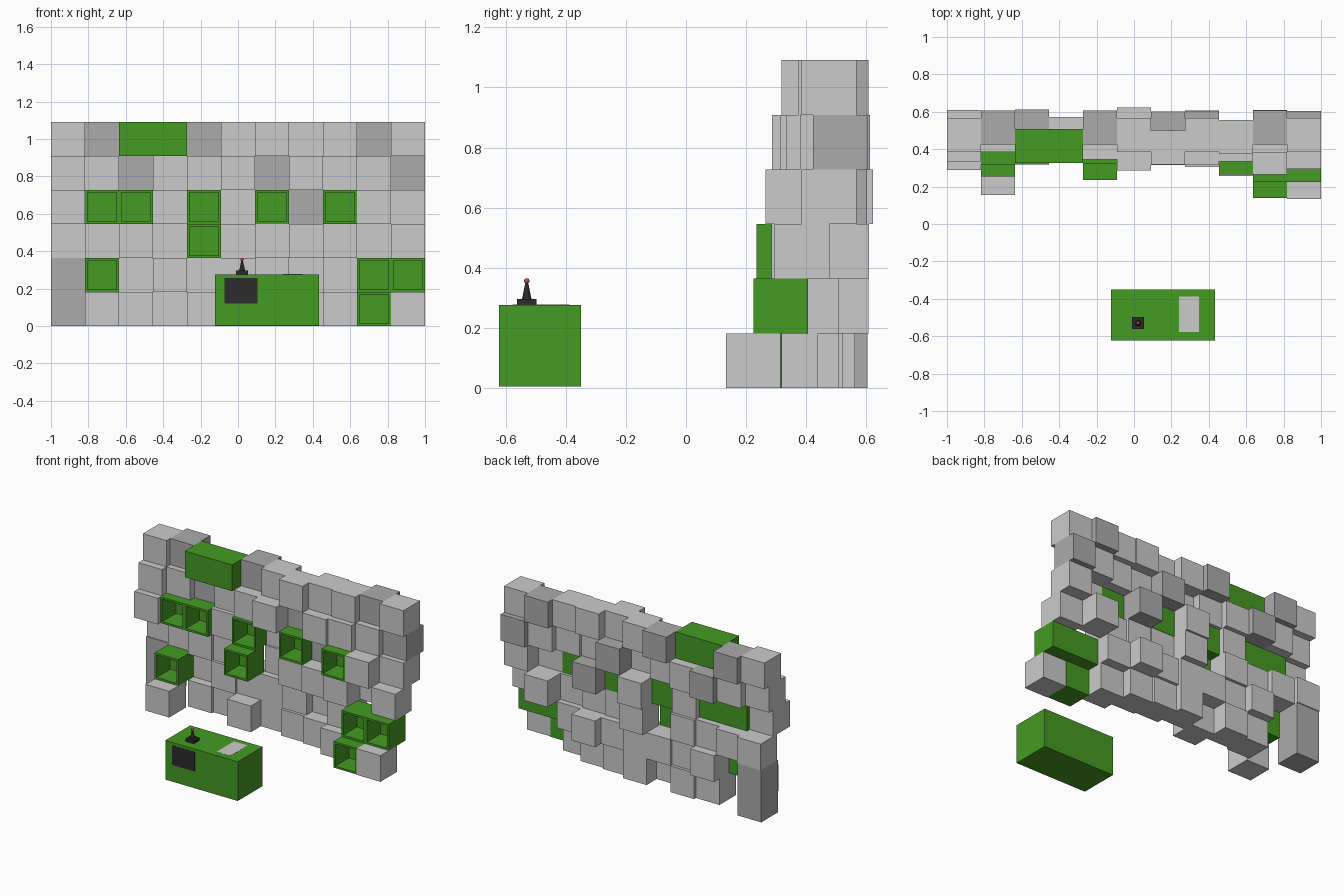
import bpy, bmesh
from mathutils import Matrix, Vector

if "Cube" in bpy.data.objects:
    bpy.data.objects.remove(bpy.data.objects["Cube"])


def mat(name, rgb):
    m = bpy.data.materials.new(name)
    m.diffuse_color = (*rgb, 1)
    m.use_nodes = True
    m.node_tree.nodes["Principled BSDF"].inputs["Base Color"].default_value = m.diffuse_color
    return m


GREEN = mat("green", (0.06, 0.325, 0.017))
DARK = mat("dark_grey", (0.41, 0.41, 0.41))
BLACK = mat("black", (0.025, 0.025, 0.025))
RED = mat("red", (0.6, 0.08, 0.08))


def finish(name, bm, material=None):
    me = bpy.data.meshes.new(name)
    bm.to_mesh(me)
    bm.free()
    ob = bpy.data.objects.new(name, me)
    bpy.context.collection.objects.link(ob)
    if material:
        me.materials.append(material)
    return ob


def cube(lo, hi):
    bm = bmesh.new()
    bmesh.ops.create_cube(bm, size=1)
    lo, hi = Vector(lo), Vector(hi)
    for v in bm.verts:
        size = hi - lo
        v.co = (lo + hi) / 2 + Vector(a * b for a, b in zip(v.co, size))
    return bm


def box(name, lo, hi, material=None):
    return finish(name, cube(lo, hi), material)


def shelf(name, lo, hi):
    # cube hollowed from the front: inset rim, then push the opening inwards
    bm = cube(lo, hi)
    bm.normal_update()
    front = min(bm.faces, key=lambda f: f.calc_center_median().y)
    bmesh.ops.inset_region(bm, faces=[front], thickness=0.019)
    res = bmesh.ops.extrude_discrete_faces(bm, faces=[front])
    for v in res["faces"][0].verts:
        v.co.y += 0.15
    return finish(name, bm, GREEN)


S = 2 / 11  # wall cell size

# Front position of each wall cube, bottom row first; 0 = part of a larger block
FRONT = [
    [0, .155, .36, .38, .27, .38, .34, .325, .257, .138, .133],
    [0, .255, .42, .36, .38, .38, .36, .425, .325, .225, .225],
    [.428, .40, .36, .38, .235, .425, .315, .305, .285, .428, .295],
    [.29, .318, .318, .36, .322, .44, .318, .42, .265, .265, .385],
    [.335, .385, .43, .39, .345, .287, .42, .315, .335, .38, .422],
    [.385, .425, 0, 0, .425, .385, .318, .385, .375, .425, .385],
]
SHELVES = {(0, 9), (1, 1), (1, 9), (1, 10), (2, 4),
           (3, 1), (3, 2), (3, 4), (3, 6), (3, 8)}
DARKS = {(3, 7), (4, 2), (4, 6), (4, 10), (5, 1), (5, 4), (5, 9)}

for r, row in enumerate(FRONT):
    for c, y in enumerate(row):
        if not y:
            continue
        lo = (-1 + c * S, y, r * S)
        hi = (lo[0] + S, y + S, lo[2] + S)
        if (r, c) in SHELVES:
            shelf(f"wall_shelf_{r}_{c}", lo, hi)
        else:
            box(f"wall_cube_{r}_{c}", lo, hi, DARK if (r, c) in DARKS else None)

# Double-size blocks
box("tall_block", (-1, .422, 0), (-1 + S, .422 + S, 2 * S), DARK)
box("wide_block", (-1 + 2 * S, .325, 5 * S), (-1 + 4 * S, .325 + S, 6 * S), GREEN)

# Console
box("console_body", (-.122, -.622, .004), (.434, -.35, .276), GREEN)
box("console_screen", (-.072, -.623, .12), (.104, -.615, .256), BLACK)
box("console_plate", (.24, -.578, .27), (.347, -.388, .277))

# Joystick
jx, jy = .022, -.53
box("joystick_base", (jx - .032, jy - .032, .274), (jx + .032, jy + .032, .296), BLACK)
bm = bmesh.new()
bmesh.ops.create_cone(bm, cap_ends=True, segments=16, radius1=.016, radius2=.004,
                      depth=.058, matrix=Matrix.Translation((jx, jy, .324)))
finish("joystick_stick", bm, BLACK)
bm = bmesh.new()
bmesh.ops.create_uvsphere(bm, u_segments=16, v_segments=8, radius=.009,
                          matrix=Matrix.Translation((jx, jy, .356)))
for f in bm.faces:
    f.smooth = True
finish("joystick_knob", bm, RED)
